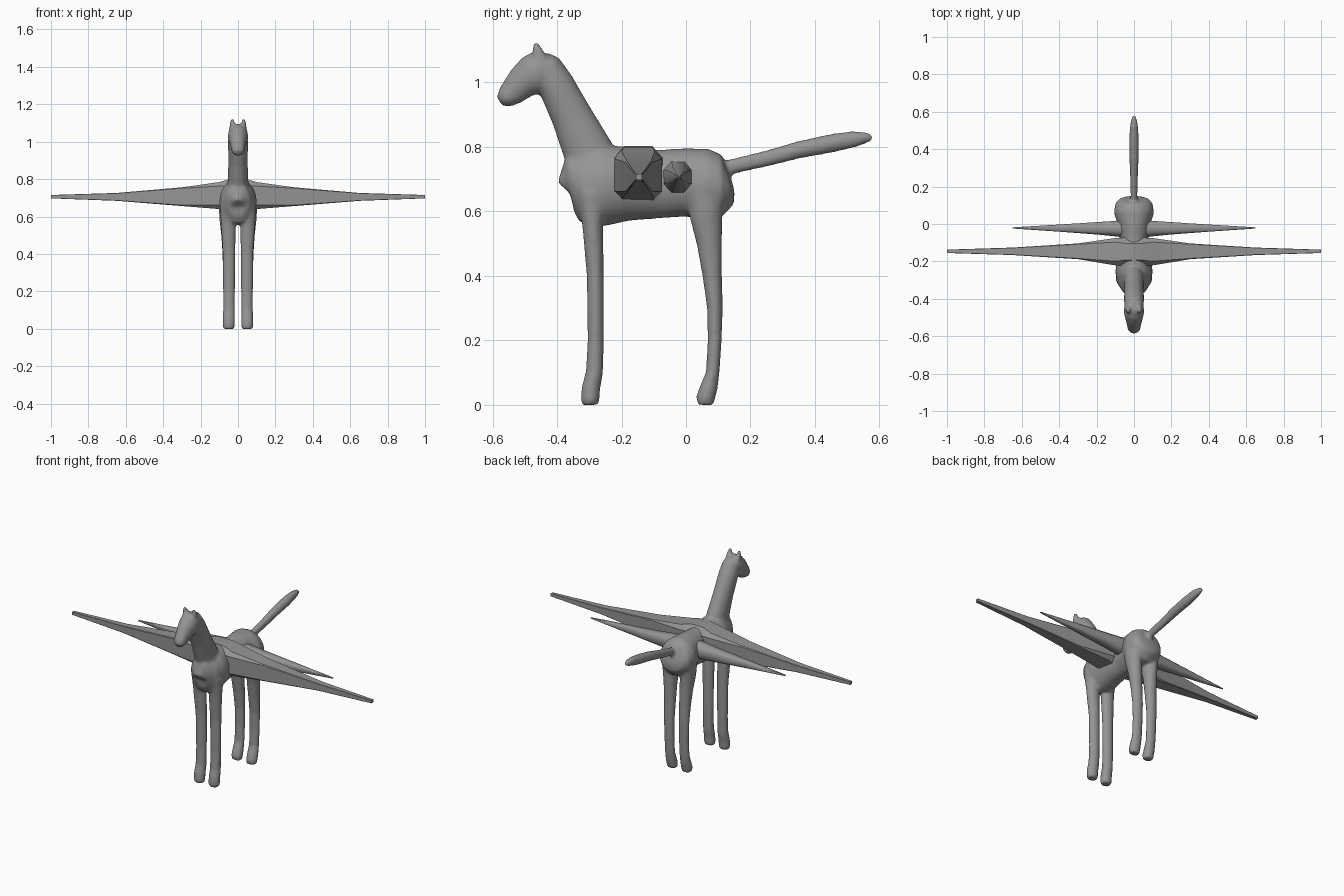
import bpy, bmesh, math
from mathutils import Vector

grey = bpy.data.materials.new("mid_grey")
grey.diffuse_color = (0.3, 0.3, 0.3, 1)


def skin(bm, rings):
    """Join rings of points into a closed tube."""
    vs = [[bm.verts.new(p) for p in r] for r in rings]
    n = len(vs[0])
    faces = [bm.faces.new((a[i], a[(i + 1) % n], b[(i + 1) % n], b[i]))
             for a, b in zip(vs, vs[1:]) for i in range(n)]
    faces += [bm.faces.new(vs[0]), bm.faces.new(vs[-1])]
    bmesh.ops.recalc_face_normals(bm, faces=faces)


def limb(bm, stations, n=20):
    """Tube along (x, y, z, half width, half depth), rings square to the path."""
    cs = [Vector(s[:3]) for s in stations]
    rings = []
    for i, (s, c) in enumerate(zip(stations, cs)):
        t = cs[min(i + 1, len(cs) - 1)] - cs[max(i - 1, 0)]
        t.x = 0
        d = Vector((1, 0, 0)).cross(t.normalized())
        rings.append([c + Vector((s[3] * math.cos(a), 0, 0)) + d * s[4] * math.sin(a)
                      for a in (2 * math.pi * k / n for k in range(n))])
    skin(bm, rings)


def finish(name, bm, angle):
    me = bpy.data.meshes.new(name)
    bm.to_mesh(me)
    bm.free()
    ob = bpy.data.objects.new(name, me)
    bpy.context.collection.objects.link(ob)
    me.materials.append(grey)
    bpy.ops.object.select_all(action='DESELECT')
    ob.select_set(True)
    bpy.context.view_layer.objects.active = ob
    bpy.ops.object.shade_smooth_by_angle(angle=math.radians(angle))
    return ob


bm = bmesh.new()

# Trunk: y, top, bottom, half width
trunk = [(-.376, .70, .64, .03), (-.36, .775, .60, .062), (-.32, .79, .565, .088),
         (-.26, .805, .553, .10), (-.18, .80, .57, .092), (-.08, .79, .578, .078),
         (0, .795, .583, .088), (.06, .793, .573, .107), (.11, .775, .58, .10),
         (.135, .745, .62, .075), (.144, .71, .66, .03)]
limb(bm, [(0, y, (a + b) / 2, w, (a - b) / 2) for y, a, b, w in trunk], 28)

# Neck
limb(bm, [(0, -.285, .70, .07, .07), (0, -.305, .79, .055, .078), (0, -.355, .895, .052, .064),
          (0, -.405, .995, .054, .057), (0, -.437, 1.05, .05, .05), (0, -.452, 1.075, .03, .03)])

# Head
limb(bm, [(0, -.415, 1.06, .035, .035), (0, -.44, 1.045, .052, .06), (0, -.47, 1.023, .055, .066),
          (0, -.51, .998, .045, .052), (0, -.54, .967, .038, .042), (0, -.562, .95, .034, .032),
          (0, -.578, .94, .02, .016)])

# Tail
limb(bm, [(0, .09, .72, .02, .026), (0, .15, .74, .018, .024), (0, .25, .763, .021, .025),
          (0, .35, .79, .025, .027), (0, .45, .81, .026, .029), (0, .52, .823, .022, .026),
          (0, .56, .828, .015, .018), (0, .58, .828, .007, .008)])

# Legs: z, front edge, back edge, x centre, half width
front_leg = [(.66, -.34, -.24, .055, .043), (.56, -.322, -.257, .052, .04), (.4, -.308, -.255, .048, .034),
             (.2, -.305, -.255, .048, .032), (.1, -.311, -.257, .048, .032), (.05, -.324, -.266, .049, .033),
             (.015, -.327, -.268, .049, .033), (-.001, -.322, -.272, .049, .029)]
hind_leg = [(.68, 0, .125, .06, .045), (.58, .012, .113, .057, .042), (.5, .033, .112, .053, .037),
            (.4, .051, .112, .05, .034), (.3, .065, .114, .049, .032), (.2, .067, .111, .049, .031),
            (.1, .062, .104, .049, .031), (.055, .044, .099, .049, .032), (.02, .031, .09, .049, .033),
            (-.001, .034, .085, .049, .029)]
for side in (-1, 1):
    for leg in (front_leg, hind_leg):
        limb(bm, [(side * x, (f + b) / 2, z, w, (b - f) / 2) for z, f, b, x, w in leg])
    # Ears
    limb(bm, [(side * .028, -.45, 1.06, .02, .026), (side * .029, -.458, 1.09, .016, .02),
              (side * .031, -.467, 1.122, .007, .009)], 12)

body = finish("horse_body", bm, 60)
remesh = body.modifiers.new("blend", 'REMESH')
remesh.mode = 'VOXEL'
remesh.voxel_size = .008
remesh.use_smooth_shade = True
relax = body.modifiers.new("relax", 'SMOOTH')
relax.factor = .5
relax.iterations = 6


def wing(name, stations, angle):
    """Tapering spars on both sides; station: x, y, z, half y, half z, corner cut."""
    bm = bmesh.new()
    for side in (-1, 1):
        rings = []
        for x, y, z, a, b, c in stations:
            pts = [(1, c), (c, 1), (-c, 1), (-1, c), (-1, -c), (-c, -1), (c, -1), (1, -c)]
            rings.append([(side * x, y + a * u, z + b * v) for u, v in pts])
        skin(bm, rings)
    return finish(name, bm, angle)


# Large front wings
wing("front_wings", [(.0, -.148, .716, .072, .086, .6), (.05, -.148, .715, .075, .084, .6),
                     (.1, -.148, .712, .073, .072, .7), (.3, -.146, .706, .042, .05, .9),
                     (.65, -.146, .705, .02, .021, .9), (1, -.146, .706, .009, .009, .9)], 25)
# Small rear wings
wing("rear_wings", [(.04, -.025, .705, .05, .05, .45), (.09, -.025, .705, .042, .046, .45),
                    (.2, -.023, .705, .033, .034, .6), (.4, -.022, .705, .019, .019, .7),
                    (.65, -.021, .705, .003, .003, .7)], 50)
